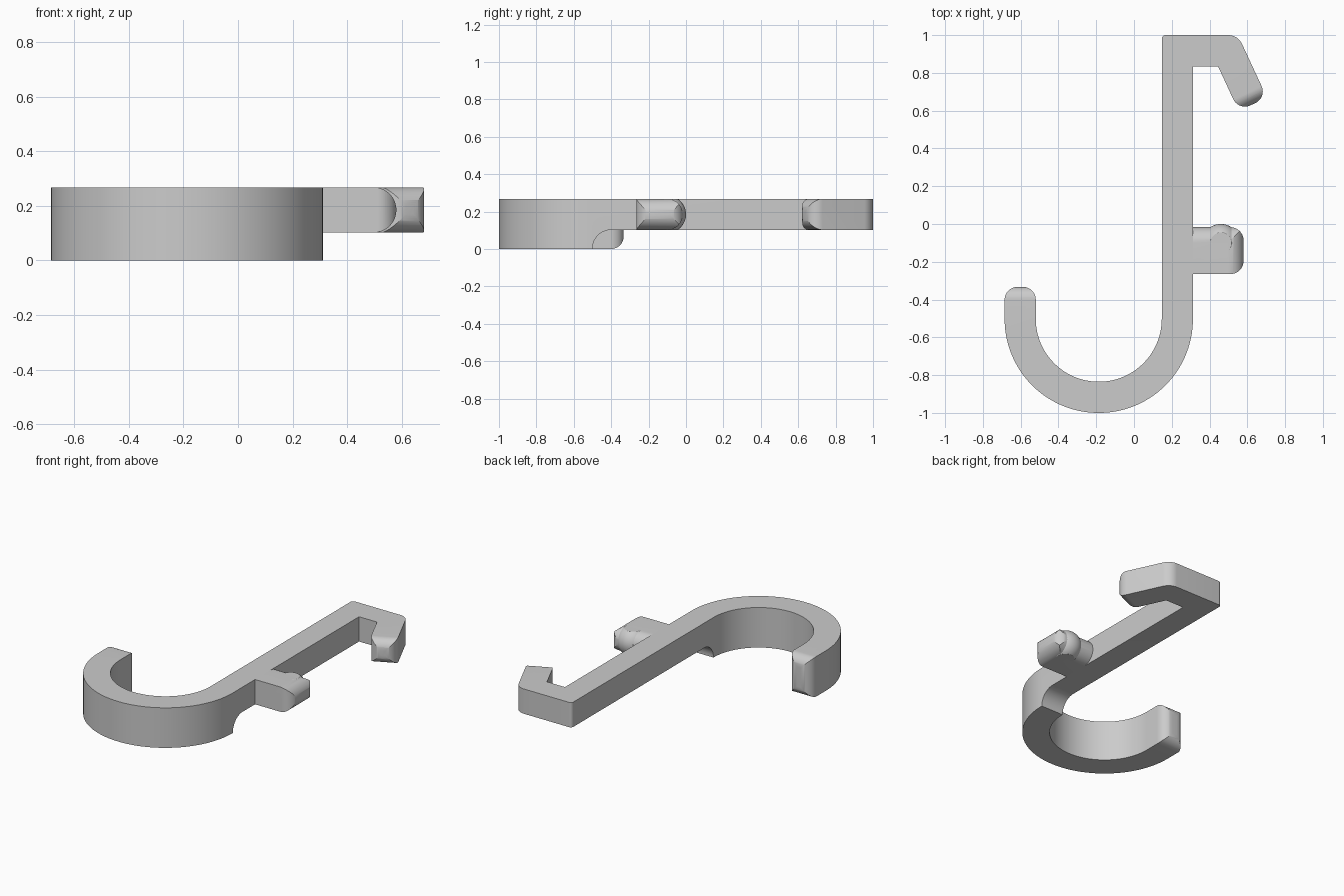
import bpy, bmesh, math
from mathutils import Vector, Matrix

if "Cube" in bpy.data.objects:
    bpy.data.objects.remove(bpy.data.objects["Cube"])

TOP, LOW = 0.268, 0.102          # upper face, and underside of the thin half
MID, HALF = (TOP + LOW) / 2, (TOP - LOW) / 2

grey = bpy.data.materials.new("plain_grey")
grey.use_nodes = True
grey.diffuse_color = (0.6, 0.6, 0.6, 1)
grey.node_tree.nodes["Principled BSDF"].inputs["Base Color"].default_value = grey.diffuse_color


def rounded(corners):
    """Turn (x, y) or (x, y, radius) corners into an outline with round corners."""
    out = []
    for i, c in enumerate(corners):
        p = Vector(c[:2])
        if len(c) < 3:
            out.append(p)
            continue
        a = (Vector(corners[i - 1][:2]) - p).normalized()
        b = (Vector(corners[(i + 1) % len(corners)][:2]) - p).normalized()
        r, half = c[2], a.angle(b) / 2
        centre = p + (a + b).normalized() * r / math.sin(half)
        start = p + a * r / math.tan(half) - centre
        sweep = math.pi - 2 * half
        if a.x * b.y - a.y * b.x > 0:
            sweep = -sweep
        steps = max(4, round(abs(sweep) / math.radians(6 if r < 0.2 else 3)))
        for k in range(steps + 1):
            t = sweep * k / steps
            out.append(centre + Vector((start.x * math.cos(t) - start.y * math.sin(t),
                                        start.x * math.sin(t) + start.y * math.cos(t))))
    return out


def prism(name, corners, depth, origin=(0, 0, 0), x_axis=(1, 0, 0), y_axis=(0, 1, 0)):
    """Extrude a rounded outline, drawn in the plane of the two axes."""
    x, y = Vector(x_axis), Vector(y_axis)
    z, o = x.cross(y), Vector(origin)
    bm = bmesh.new()
    face = bm.faces.new([bm.verts.new(o + x * p.x + y * p.y) for p in rounded(corners)])
    bmesh.ops.remove_doubles(bm, verts=bm.verts[:], dist=1e-5)
    new = bmesh.ops.extrude_face_region(bm, geom=bm.faces[:])["geom"]
    bmesh.ops.translate(bm, verts=[g for g in new if isinstance(g, bmesh.types.BMVert)], vec=z * depth)
    bmesh.ops.recalc_face_normals(bm, faces=bm.faces[:])
    return finish(name, bm)


def finish(name, bm):
    mesh = bpy.data.meshes.new(name)
    bm.to_mesh(mesh)
    bm.free()
    mesh.materials.append(grey)
    obj = bpy.data.objects.new(name, mesh)
    bpy.context.collection.objects.link(obj)
    return obj


def activate(obj):
    bpy.ops.object.select_all(action='DESELECT')
    obj.select_set(True)
    bpy.context.view_layer.objects.active = obj


def combine(target, other, operation):
    activate(target)
    mod = target.modifiers.new("combine", 'BOOLEAN')
    mod.operation, mod.object, mod.solver = operation, other, 'EXACT'
    bpy.ops.object.modifier_apply(modifier=mod.name)
    bpy.data.objects.remove(other)


# Hook: curved bowl, straight shank, top arm and slanted claw in one outline
TIP_R = 0.068
hook = prism("hook", [
    (-0.685, -0.333, TIP_R), (-0.685, -1, 0.497), (0.312, -1, 0.497),
    (0.312, 0.835), (0.445, 0.835), (0.554, 0.599, TIP_R), (0.704, 0.669, TIP_R),
    (0.55, 1, 0.08), (0.147, 1, 0.02), (0.147, -0.835, 0.333),
    (-0.52, -0.835, 0.333), (-0.52, -0.333, TIP_R)], TOP)

# Thin the shank and claw from below, leaving a concave step above the bowl
combine(hook, prism("step_cutter", [
    (-0.5, -0.1), (1.2, -0.1), (1.2, LOW), (-0.5, LOW, 0.1)],
    1, (0.05, 0, 0), (0, 1, 0), (0, 0, 1)), 'DIFFERENCE')


# Round the upper and lower edges of both tips
def round_tip(tip, direction, bottom):
    along = Vector(direction).normalized()
    for z, up in ((TOP, 1), (bottom, -1)):
        y_axis = Vector((0, 0, up))
        start = Vector((*tip, z)) - along.cross(y_axis) * 0.15
        combine(hook, prism("tip_cutter", [
            (-TIP_R, 0.05), (0.06, 0.05), (0.06, -TIP_R), (0, -TIP_R),
            (0, 0, TIP_R), (-TIP_R, 0)], 0.3, start, along, y_axis), 'DIFFERENCE')


round_tip((-0.6025, -0.333), (0, 1, 0), 0)
round_tip((0.629, 0.634), (0.423, -0.906, 0), LOW)

# Side peg: rounded in plan, with half-round outer end and back side
peg = prism("side_peg", [
    (0.312, -0.265), (0.58, -0.265, 0.07), (0.58, -0.017, 0.07), (0.312, -0.017)],
    TOP - LOW, (0, 0, LOW))
combine(peg, prism("end_profile", [
    (0.2, LOW), (0.58, LOW, HALF), (0.58, TOP, HALF), (0.2, TOP)],
    1, (0, 0.5, 0), (1, 0, 0), (0, 0, 1)), 'INTERSECT')
combine(peg, prism("back_profile", [
    (-0.4, LOW), (-0.017, LOW, HALF), (-0.017, TOP, HALF), (-0.4, TOP)],
    1, (0, 0, 0), (0, 1, 0), (0, 0, 1)), 'INTERSECT')

# Ball on the back of the peg, trimmed flush with its flat faces
bm = bmesh.new()
bmesh.ops.create_uvsphere(bm, u_segments=48, v_segments=24, radius=0.1,
                          matrix=Matrix.Translation((0.46, -0.1, MID)))
knob = finish("peg_knob", bm)
combine(knob, prism("knob_trim", [(0.3, -0.3), (0.7, -0.3), (0.7, 0.1), (0.3, 0.1)],
                    TOP - LOW, (0, 0, LOW)), 'INTERSECT')

for part in (hook, peg, knob):
    activate(part)
    bpy.ops.object.shade_smooth_by_angle(angle=math.radians(25))
